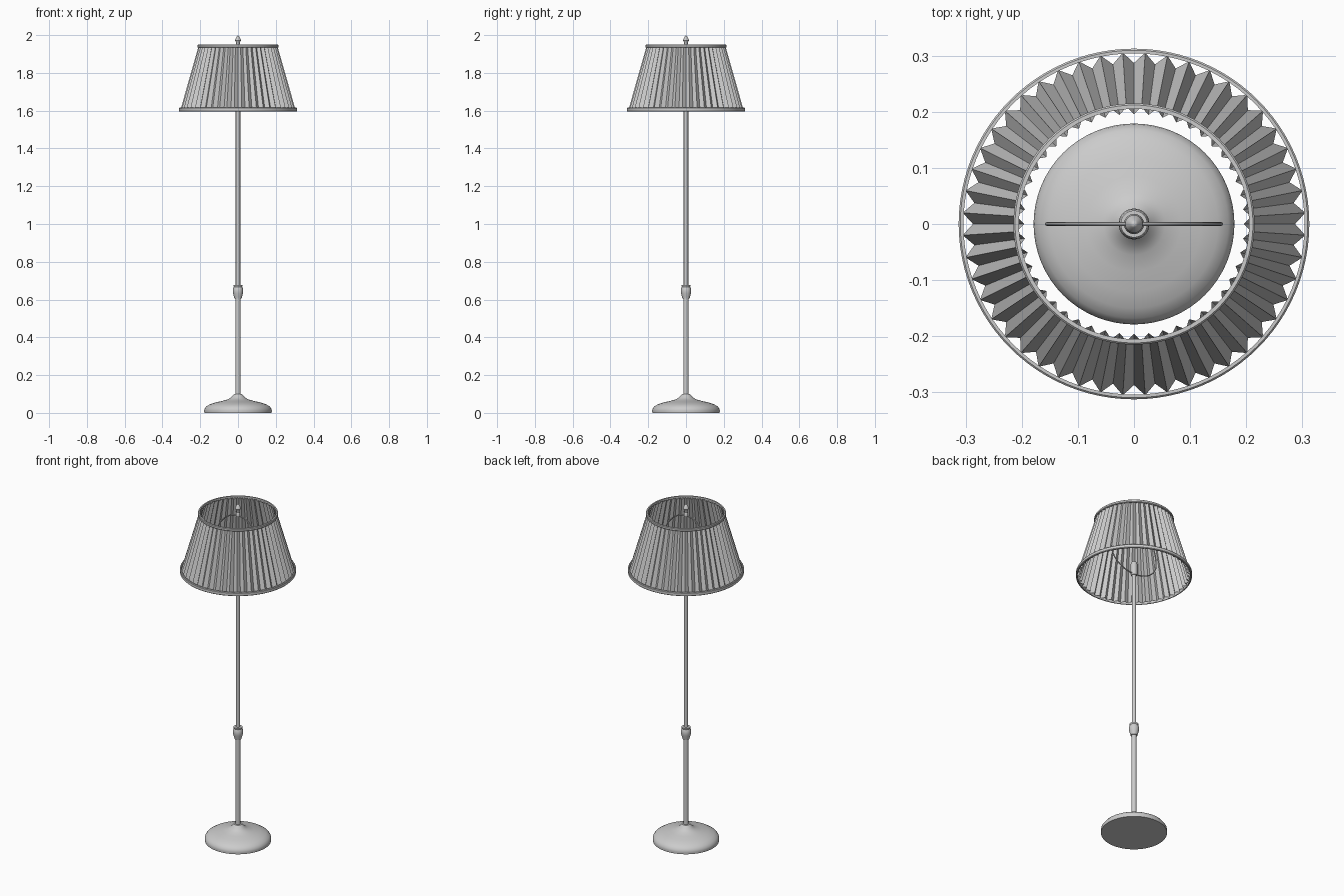
import bpy, bmesh, math

if "Cube" in bpy.data.objects:
    bpy.data.objects.remove(bpy.data.objects["Cube"])

grey = bpy.data.materials.new("warm_grey_metal")
grey.diffuse_color = (0.6, 0.6, 0.6, 1)
grey.use_nodes = True
grey.node_tree.nodes["Principled BSDF"].inputs["Base Color"].default_value = grey.diffuse_color


def finish(name, bm, smooth=True):
    bmesh.ops.recalc_face_normals(bm, faces=bm.faces)
    mesh = bpy.data.meshes.new(name)
    bm.to_mesh(mesh)
    bm.free()
    mesh.materials.append(grey)
    obj = bpy.data.objects.new(name, mesh)
    bpy.context.collection.objects.link(obj)
    if smooth:
        bpy.ops.object.select_all(action='DESELECT')
        obj.select_set(True)
        bpy.context.view_layer.objects.active = obj
        bpy.ops.object.shade_smooth_by_angle(angle=math.radians(35))
    return obj


def lathe(name, profile, steps=48, closed=False):
    """Spin an (r, z) profile around the z axis."""
    bm = bmesh.new()
    vs = [bm.verts.new((r, 0, z)) for r, z in profile]
    pairs = list(zip(vs, vs[1:])) + ([(vs[-1], vs[0])] if closed else [])
    edges = [bm.edges.new(p) for p in pairs]
    bmesh.ops.spin(bm, geom=vs + edges, cent=(0, 0, 0), axis=(0, 0, 1),
                   angle=math.tau, steps=steps, use_merge=True)
    bmesh.ops.remove_doubles(bm, verts=bm.verts, dist=1e-5)
    return finish(name, bm)


# Domed foot
lathe("base", [(0, 0), (0.178, 0), (0.179, 0.012), (0.177, 0.022), (0.168, 0.034),
               (0.15, 0.045), (0.12, 0.055), (0.085, 0.063), (0.055, 0.071),
               (0.038, 0.081), (0.028, 0.093), (0.022, 0.099), (0, 0.1)], 64)

# Pole in two lengths with a joining knob
lathe("lower_pole", [(0, 0.09), (0.0135, 0.09), (0.0135, 0.62), (0, 0.62)], 24)
lathe("upper_pole", [(0, 0.65), (0.012, 0.65), (0.012, 1.62), (0, 1.62)], 24)
lathe("pole_knob", [(0, 0.605), (0.019, 0.605), (0.021, 0.615), (0.026, 0.632),
                    (0.0275, 0.645), (0.026, 0.658), (0.022, 0.667),
                    (0.024, 0.672), (0.024, 0.676), (0, 0.677)], 32)

# Lamp socket on the pole top
lathe("socket", [(0, 1.6), (0.016, 1.6), (0.018, 1.61), (0.018, 1.67),
                 (0.015, 1.68), (0, 1.68)], 24)

# Finial above the harp
lathe("finial", [(0, 1.925), (0.012, 1.925), (0.012, 1.945), (0.009, 1.95),
                 (0.010, 1.962), (0.016, 1.972), (0.014, 1.98),
                 (0.007, 1.991), (0, 2.0)], 24)

# Wire harp: a thin tube swept round a closed loop in the xz plane
bm = bmesh.new()
N, M, R = 64, 8, 0.0035
path = []
for i in range(N):
    a = math.tau * i / N
    height = 0.21 if math.sin(a) > 0 else 0.11
    path.append((0.155 * math.cos(a), 1.72 + height * math.sin(a)))
rings = []
for i, (x, z) in enumerate(path):
    dx = path[(i + 1) % N][0] - path[i - 1][0]
    dz = path[(i + 1) % N][1] - path[i - 1][1]
    d = math.hypot(dx, dz)
    ring = []
    for j in range(M):
        b = math.tau * j / M
        off = R * math.cos(b)
        ring.append(bm.verts.new((x + off * dz / d, R * math.sin(b), z - off * dx / d)))
    rings.append(ring)
for i in range(N):
    p, q = rings[i], rings[(i + 1) % N]
    for j in range(M):
        k = (j + 1) % M
        bm.faces.new((p[j], p[k], q[k], q[j]))
finish("harp", bm)

# Pleated shade: zigzag strip, flat faces
PLEATS = 48
bm = bmesh.new()
columns = []
for i in range(PLEATS * 2):
    a = math.tau * i / (PLEATS * 2)
    low, high = (0.306, 0.209) if i % 2 else (0.287, 0.196)
    columns.append([bm.verts.new((r * math.cos(a), r * math.sin(a), z))
                    for r, z in ((low, 1.602), (high, 1.942))])
for i, (a, b) in enumerate(columns):
    c, d = columns[(i + 1) % len(columns)]
    bm.faces.new((a, c, d, b))
finish("pleated_shade", bm, smooth=False)


# Trim hoops at the shade's rims
def hoop(name, r_in, r_out, z0, z1):
    c = 0.003
    lathe(name, [(r_in, z0), (r_out - c, z0), (r_out, z0 + c), (r_out, z1 - c),
                 (r_out - c, z1), (r_in, z1)], 96, closed=True)


hoop("shade_bottom_hoop", 0.304, 0.3125, 1.595, 1.616)
hoop("shade_top_hoop", 0.205, 0.215, 1.934, 1.95)
